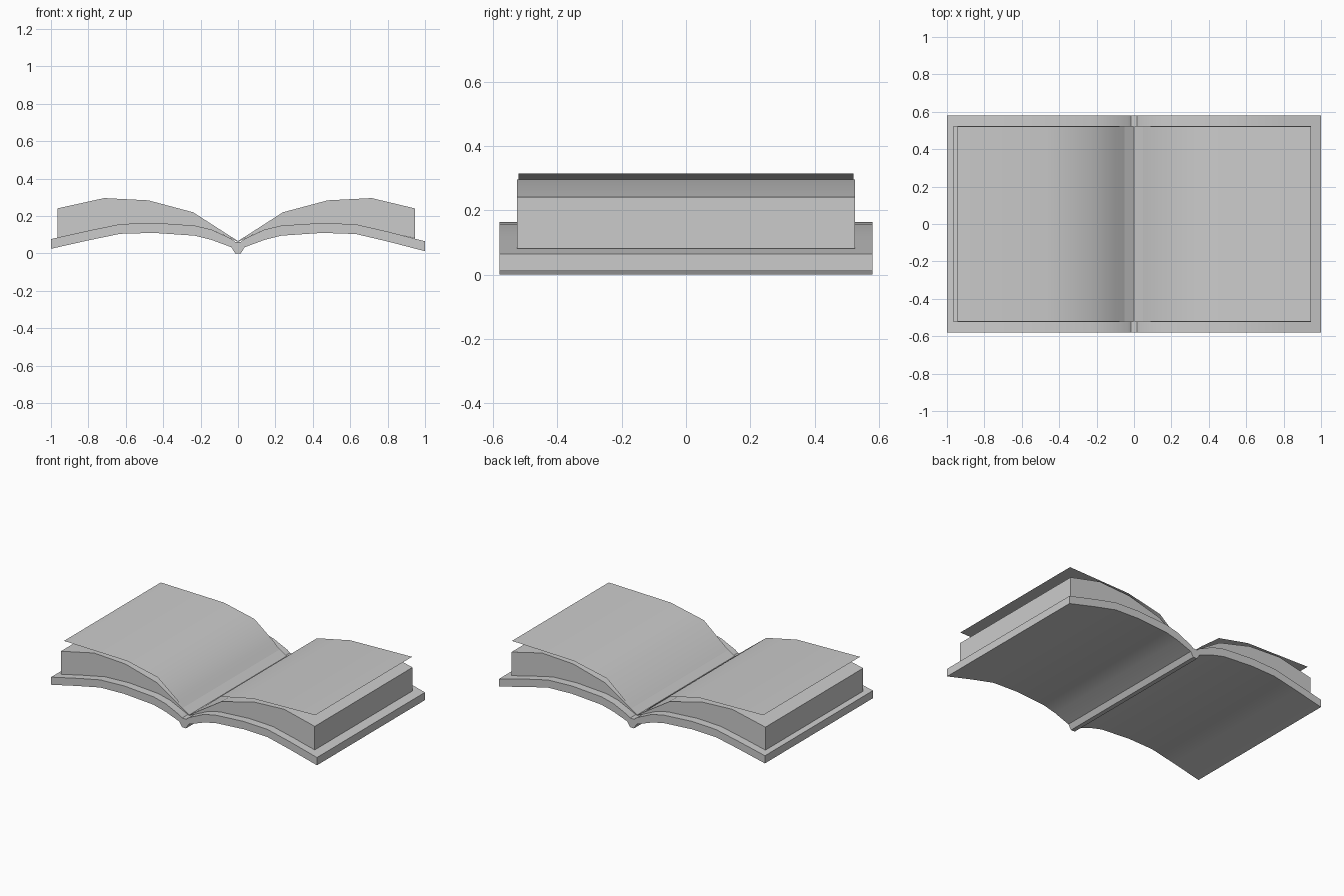
import bpy, bmesh, math

if "Cube" in bpy.data.objects:
    bpy.data.objects.remove(bpy.data.objects["Cube"])


def finish(bm, name):
    mesh = bpy.data.meshes.new(name)
    bm.to_mesh(mesh)
    bm.free()
    obj = bpy.data.objects.new(name, mesh)
    bpy.context.collection.objects.link(obj)
    bpy.ops.object.select_all(action='DESELECT')
    obj.select_set(True)
    bpy.context.view_layer.objects.active = obj
    bpy.ops.object.shade_smooth_by_angle(angle=math.radians(32))
    return obj


def slab(name, top, bottom, half_depth):
    """Solid between two matching (x, z) curves, extruded along y."""
    bm = bmesh.new()

    def row(points, y):
        return [bm.verts.new((x, y, z)) for x, z in points]

    rows = [row(top, -half_depth), row(top, half_depth),
            row(bottom, half_depth), row(bottom, -half_depth)]
    for i in range(4):
        a, b = rows[i], rows[(i + 1) % 4]
        for j in range(len(a) - 1):
            bm.faces.new((a[j], a[j + 1], b[j + 1], b[j]))
    for j in (0, -1):
        bm.faces.new([r[j] for r in rows])
    bmesh.ops.recalc_face_normals(bm, faces=bm.faces)
    return finish(bm, name)


def sheet(name, points, half_depth):
    """Single thin page, facing up."""
    bm = bmesh.new()
    a = [bm.verts.new((x, -half_depth, z)) for x, z in points]
    b = [bm.verts.new((x, half_depth, z)) for x, z in points]
    for j in range(len(a) - 1):
        f = bm.faces.new((a[j], a[j + 1], b[j + 1], b[j]))
        f.normal_update()
        if f.normal.z < 0:
            f.normal_flip()
    return finish(bm, name)


# Cover with a narrow spine, the right board lying slightly lower
cover_top = [(-1, .077), (-.8, .122), (-.63, .157), (-.45, .164), (-.23, .149),
             (-.14, .127), (-.035, .078), (-.015, .062),
             (.015, .062), (.035, .078), (.14, .127), (.23, .149),
             (.45, .163), (.63, .156), (.8, .117), (1, .065)]
cover_bottom = [(-1, .025), (-.8, .07), (-.63, .105), (-.45, .11), (-.23, .095),
                (-.14, .072), (-.035, .033), (-.015, 0),
                (.015, 0), (.035, .033), (.14, .072), (.23, .095),
                (.45, .11), (.63, .104), (.8, .064), (1, .012)]
slab("cover", cover_top, cover_bottom, .58)

# Page blocks resting on the boards
for side, sign, edge in (("left", -1, .965), ("right", 1, .945)):
    top = [(0, .066), (.12, .143), (.24, .22), (.48, .284), (.715, .296), (edge, .241)]
    base = [(0, .062), (.12, .118), (.24, .149), (.45, .163), (.63, .156), (edge, .081)]
    slab(side + "_page_block", [(sign * x, z) for x, z in top],
         [(sign * x, z) for x, z in base], .525)

# Loose top pages lifting away from the blocks
left_leaf = [(-.01, .06), (-.10, .145), (-.24, .255), (-.47, .305), (-.945, .315)]
right_leaf = [(.01, .065), (.23, .25), (.48, .303), (.945, .315)]
sheet("left_loose_page", left_leaf, .52)
sheet("right_loose_page", right_leaf, .52)
